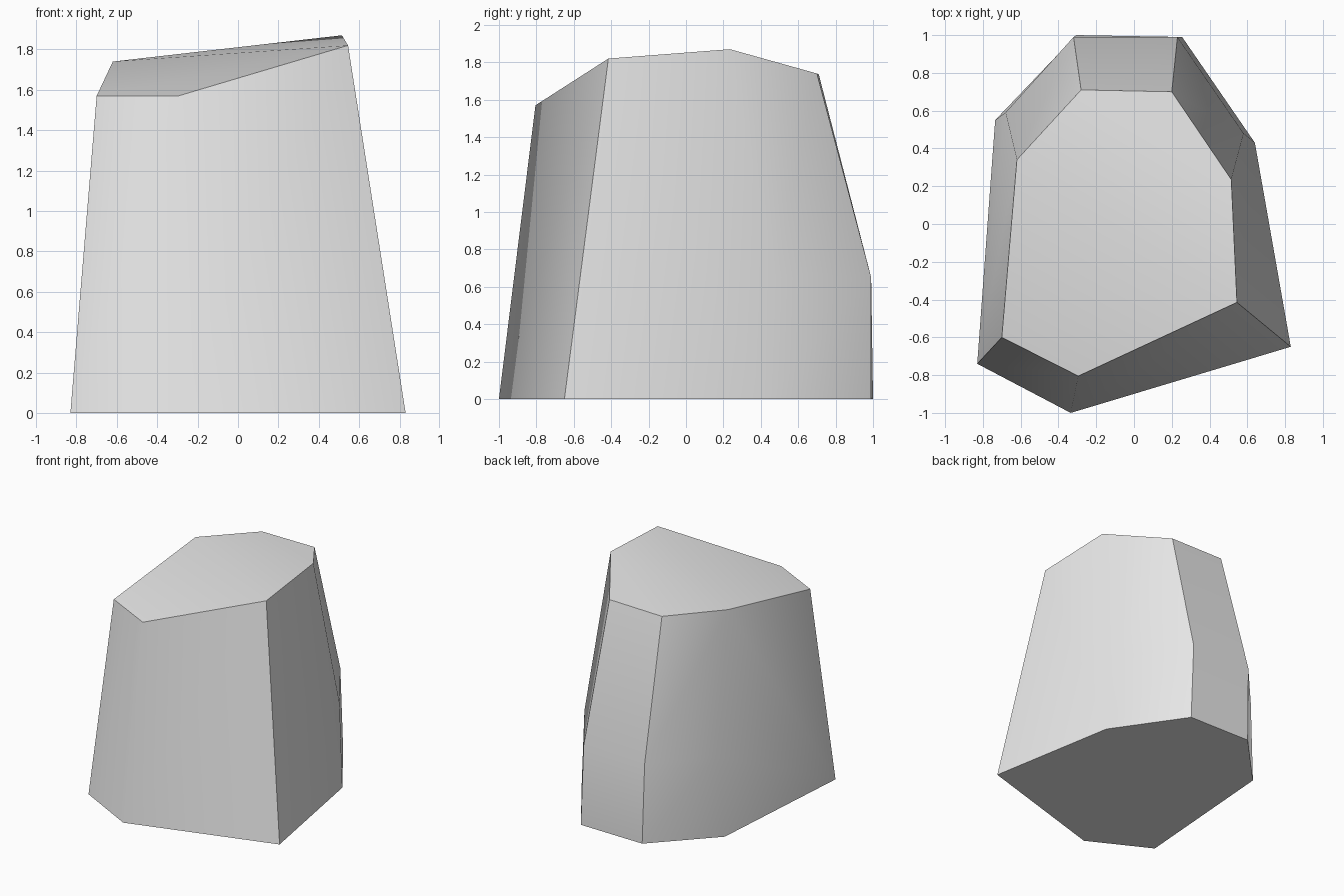
import bpy
import bmesh

cube = bpy.data.objects.get("Cube")
if cube:
    bpy.data.objects.remove(cube, do_unlink=True)

# Stone colour
stone = bpy.data.materials.new("grey_stone")
stone.use_nodes = True
colour = (0.8, 0.8, 0.8, 1)
stone.diffuse_color = colour
stone.node_tree.nodes["Principled BSDF"].inputs["Base Color"].default_value = colour

# Corner profiles, counter-clockwise from front left: foot, optional waist, rim
corners = [
    [(-0.83, -0.74, 0), (-0.70, -0.60, 1.57)],
    [(-0.335, -1.0, 0), (-0.295, -0.805, 1.57)],
    [(0.83, -0.65, 0), (0.545, -0.415, 1.82)],
    [(0.64, 0.43, 0), (0.58, 0.48, 0.65), (0.515, 0.235, 1.87)],
    [(0.255, 0.99, 0), (0.23, 0.99, 0.65), (0.20, 0.70, 1.74)],
    [(-0.305, 1.0, 0), (-0.32, 0.99, 0.65), (-0.28, 0.71, 1.735)],
    [(-0.735, 0.55, 0), (-0.68, 0.59, 0.65), (-0.62, 0.34, 1.74)],
]
hard_corners = (0, 2, 4, 5)

bm = bmesh.new()
cols = [[bm.verts.new(p) for p in c] for c in corners]

# Base and the two planes of the top
bm.faces.new([c[0] for c in reversed(cols)])
rim = [c[-1] for c in cols]
bm.faces.new([rim[0], rim[1], rim[2], rim[6]])
bm.faces.new(rim[2:])

# Side walls, bent at the waist where both corners have one
for a, b in zip(cols, cols[1:] + cols[:1]):
    if len(a) == len(b):
        for i in range(len(a) - 1):
            bm.faces.new((a[i], b[i], b[i + 1], a[i + 1]))
    else:
        bm.faces.new(a[:1] + b + a[:0:-1])

# Smooth walls with crisp rim, foot and main corners
for f in bm.faces:
    f.smooth = True
feet = [c[0] for c in cols]
for ring in (rim, feet):
    for a, b in zip(ring, ring[1:] + ring[:1]):
        bm.edges.get((a, b)).smooth = False
for k in hard_corners:
    for a, b in zip(cols[k], cols[k][1:]):
        bm.edges.get((a, b)).smooth = False

mesh = bpy.data.meshes.new("boulder")
bm.to_mesh(mesh)
bm.free()
mesh.materials.append(stone)
boulder = bpy.data.objects.new("boulder", mesh)
bpy.context.collection.objects.link(boulder)
